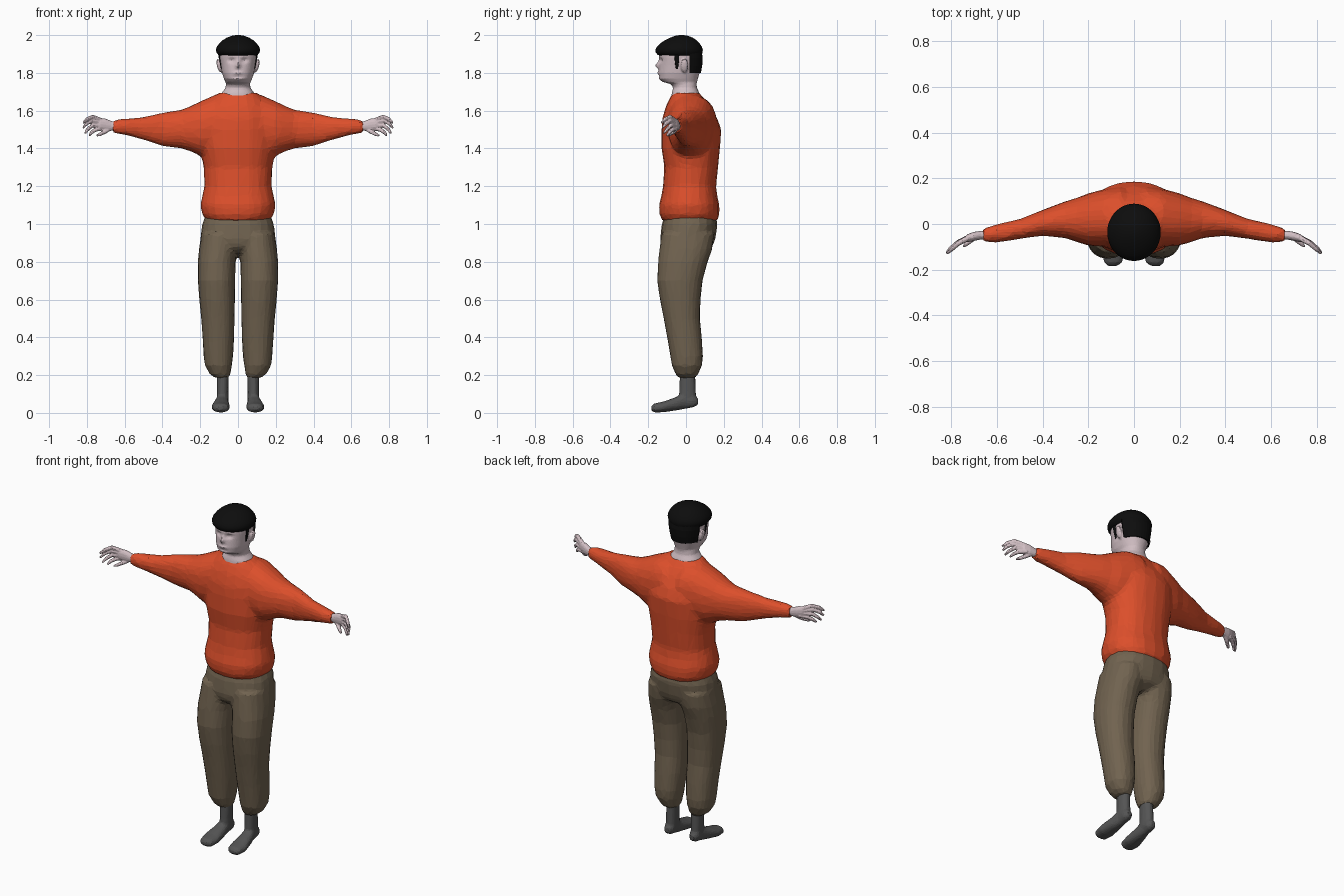
import bpy, bmesh, math
from mathutils import Vector, Matrix


def material(name, rgb):
    m = bpy.data.materials.new(name)
    m.diffuse_color = (*rgb, 1)
    return m


ORANGE = material("orange_wool", (0.72, 0.078, 0.024))
BROWN = material("brown_cloth", (0.165, 0.125, 0.08))
SKIN = material("pale_skin", (0.64, 0.52, 0.55))
GREY = material("grey_socks", (0.09, 0.09, 0.09))
BLACK = material("black_felt", (0.004, 0.004, 0.004))


def section(axis, t, a0, a1, b0, b1, n=20, e=0.9):
    """Rounded ring across an axis, filling the box a0..a1 by b0..b1."""
    pts = []
    for i in range(n):
        w = 2 * math.pi * i / n
        c, s = math.cos(w), math.sin(w)
        a = (a0 + a1) / 2 + (a1 - a0) / 2 * math.copysign(abs(c) ** e, c)
        b = (b0 + b1) / 2 + (b1 - b0) / 2 * math.copysign(abs(s) ** e, s)
        pts.append({'x': (t, a, b), 'y': (a, t, b), 'z': (a, b, t)}[axis])
    return pts


def loft(bm, rings, sx=1):
    rows = [[bm.verts.new((p[0] * sx, p[1], p[2])) for p in r] for r in rings]
    n = len(rows[0])
    for lo, hi in zip(rows, rows[1:]):
        for i in range(n):
            bm.faces.new((lo[i], lo[(i + 1) % n], hi[(i + 1) % n], hi[i]))
    bm.faces.new(rows[0][::-1])
    bm.faces.new(rows[-1])


def tube(bm, path, radii, sx):
    rings = []
    for i, p in enumerate(path):
        d = Vector(path[min(i + 1, len(path) - 1)]) - Vector(path[max(i - 1, 0)])
        u = d.cross(Vector((0, 0, 1))).normalized()
        v = d.cross(u).normalized()
        rings.append([Vector(p) + radii[i] * (u * math.cos(k * math.pi / 4) + v * math.sin(k * math.pi / 4))
                      for k in range(8)])
    loft(bm, rings, sx)


def finish(name, bm, mat, voxel=None, ratio=1, smooth=2):
    """Make the object; a voxel size fuses its pieces into one faceted skin."""
    bmesh.ops.recalc_face_normals(bm, faces=bm.faces)
    me = bpy.data.meshes.new(name)
    bm.to_mesh(me)
    bm.free()
    me.materials.append(mat)
    ob = bpy.data.objects.new(name, me)
    bpy.context.collection.objects.link(ob)
    if voxel:
        r = ob.modifiers.new("fuse", 'REMESH')
        r.mode, r.voxel_size = 'VOXEL', voxel
        s = ob.modifiers.new("soften", 'SMOOTH')
        s.factor, s.iterations = 0.5, smooth
        d = ob.modifiers.new("facet", 'DECIMATE')
        d.ratio = ratio
    return ob


def z_rings(rows, **kw):
    return [section('z', z, -w, w, f, b, **kw) for z, w, f, b in rows]


# Sweater: torso (z, half width, front, back) and sleeves (x, y range, z range)
bm = bmesh.new()
loft(bm, z_rings([
    (1.015, .165, -.125, .165), (1.05, .19, -.14, .177), (1.1, .2, -.143, .177),
    (1.15, .19, -.13, .165), (1.2, .178, -.122, .16), (1.3, .182, -.115, .17),
    (1.4, .2, -.13, .18), (1.5, .2, -.13, .187), (1.56, .19, -.125, .165),
    (1.62, .165, -.108, .13), (1.66, .135, -.09, .1), (1.695, .1, -.07, .07)]))
sleeve = [(.05, -.1, .165, 1.38, 1.68), (.12, -.1, .155, 1.36, 1.685), (.2, -.095, .135, 1.36, 1.65),
          (.25, -.08, .115, 1.385, 1.625), (.3, -.062, .1, 1.4, 1.605), (.4, -.052, .062, 1.412, 1.59),
          (.5, -.065, .022, 1.445, 1.567), (.6, -.082, 0, 1.472, 1.557), (.63, -.082, -.01, 1.476, 1.555),
          (.665, -.076, -.02, 1.484, 1.548)]
for sx in (1, -1):
    loft(bm, [section('x', *r) for r in sleeve], sx)
finish("sweater", bm, ORANGE, .014, .12, 4)

# Trousers: hips and two baggy legs (z, inner x, outer x, front, back)
bm = bmesh.new()
loft(bm, z_rings([(.85, .14, -.1, .09), (.88, .19, -.13, .14), (.92, .2, -.137, .155),
                  (1.0, .19, -.128, .167), (1.04, .175, -.115, .158), (1.07, .16, -.1, .14)]))
leg = [(.185, .05, .12, -.04, .05), (.205, .04, .15, -.055, .065), (.25, .032, .176, -.075, .085),
       (.3, .026, .182, -.083, .09), (.4, .02, .188, -.1, .084), (.5, .018, .195, -.118, .074),
       (.6, .016, .205, -.138, .077), (.7, .015, .213, -.153, .088), (.8, .012, .213, -.148, .115),
       (.87, 0, .206, -.14, .14), (.95, 0, .195, -.13, .15)]
for sx in (1, -1):
    loft(bm, [section('z', *r) for r in leg], sx)
finish("trousers", bm, BROWN, .012, .07, 3)

# Socked feet: ankle and foot
for side, sx in (("right", 1), ("left", -1)):
    bm = bmesh.new()
    loft(bm, [section('z', *r, n=14) for r in (
        (.06, .05, .112, -.04, .055), (.12, .051, .112, -.036, .052), (.23, .048, .112, -.032, .048))], sx)
    loft(bm, [section('y', *r, n=14) for r in (
        (-.184, .075, .115, .014, .036), (-.168, .05, .132, .002, .05), (-.12, .042, .141, .003, .06),
        (-.05, .048, .126, .013, .085), (0, .053, .113, .022, .11), (.04, .053, .112, .03, .1),
        (.064, .065, .1, .042, .078))], sx)
    finish(side + "_sock", bm, GREY, .008, .25)

# Hands: palm, four curled fingers and a thumb
fingers = [((.715, -.055, 1.545), (.77, -.085, 1.568), (.798, -.11, 1.556), (.82, -.13, 1.535)),
           ((.715, -.055, 1.535), (.775, -.085, 1.547), (.803, -.107, 1.53), (.82, -.125, 1.508)),
           ((.715, -.055, 1.522), (.77, -.08, 1.522), (.795, -.1, 1.502), (.81, -.118, 1.48)),
           ((.71, -.05, 1.508), (.752, -.072, 1.5), (.775, -.088, 1.485), (.788, -.102, 1.468)),
           ((.68, -.05, 1.505), (.705, -.065, 1.488), (.73, -.085, 1.475), (.748, -.1, 1.468))]
for side, sx in (("right", 1), ("left", -1)):
    bm = bmesh.new()
    loft(bm, [section('x', *r, n=14) for r in (
        (.64, -.068, -.028, 1.495, 1.54), (.67, -.068, -.03, 1.493, 1.545), (.7, -.074, -.034, 1.492, 1.558),
        (.73, -.08, -.045, 1.497, 1.56), (.742, -.078, -.058, 1.505, 1.555))], sx)
    for path in fingers:
        tube(bm, path, (.013, .0115, .01, .006), sx)
    finish(side + "_hand", bm, SKIN, .0045, .3, 1)

# Head and neck, with the face pushed in and out by soft bumps
head = [(1.65, .1, -.08, .08), (1.695, .085, -.075, .07), (1.72, .066, -.068, .058),
        (1.74, .064, -.078, .056), (1.752, .066, -.122, .058), (1.77, .075, -.143, .063),
        (1.8, .085, -.146, .072), (1.84, .091, -.143, .078), (1.88, .098, -.14, .08),
        (1.91, .1, -.138, .078), (1.95, .08, -.11, .055)]
rows = []
for p, q in zip(head, head[1:]):
    rows += [[a + (b - a) * k / 4 for a, b in zip(p, q)] for k in range(4)]
bm = bmesh.new()
loft(bm, z_rings(rows, n=56))
# x, z, spread x, spread z, depth
bumps = [(0, 1.838, .011, .012, -.022), (0, 1.858, .009, .014, -.008), (.034, 1.866, .016, .011, .014),
         (-.034, 1.866, .016, .011, .014), (0, 1.798, .022, .006, -.007), (0, 1.78, .025, .006, .006),
         (0, 1.764, .02, .008, -.004), (0, 1.887, .06, .007, -.005)]
for v in bm.verts:
    if v.co.y < -.06 and v.co.z > 1.75:
        v.co.y += sum(d * math.exp(-((v.co.x - x) / a) ** 2 - ((v.co.z - z) / b) ** 2)
                      for x, z, a, b, d in bumps)
for sx in (1, -1):
    # ears
    m = Matrix.Translation((sx * .1, -.008, 1.838)) @ Matrix.Rotation(sx * .25, 4, 'Y') \
        @ Matrix.Diagonal((.012, .021, .038, 1))
    bmesh.ops.create_icosphere(bm, subdivisions=2, radius=1, matrix=m)
finish("head", bm, SKIN, .006, .3, 1)

# Hair at the back of the head, and sideburns
bm = bmesh.new()
rings = z_rings([(1.8, .088, -.15, .079), (1.84, .096, -.148, .086), (1.88, .102, -.146, .088),
                 (1.91, .104, -.14, .084)], n=40)
loft(bm, [[(x, max(y, .018), z) for x, y, z in r] for r in rings])
for sx in (1, -1):
    loft(bm, [section('z', *r, n=8) for r in (
        (1.82, .08, .09, -.054, -.042), (1.85, .08, .096, -.06, -.036), (1.9, .08, .103, -.066, -.03))], sx)
finish("hair", bm, BLACK)

# Round cap
bm = bmesh.new()
loft(bm, z_rings([(1.888, .094, -.13, .08), (1.896, .105, -.15, .084), (1.908, .114, -.16, .088),
                  (1.922, .117, -.162, .089), (1.938, .112, -.155, .084), (1.955, .1, -.138, .073),
                  (1.972, .082, -.113, .057), (1.986, .06, -.085, .036), (1.996, .034, -.058, .012),
                  (2.0, .012, -.036, -.012)], n=36, e=1))
cap = finish("cap", bm, BLACK)
for p in cap.data.polygons:
    p.use_smooth = True
